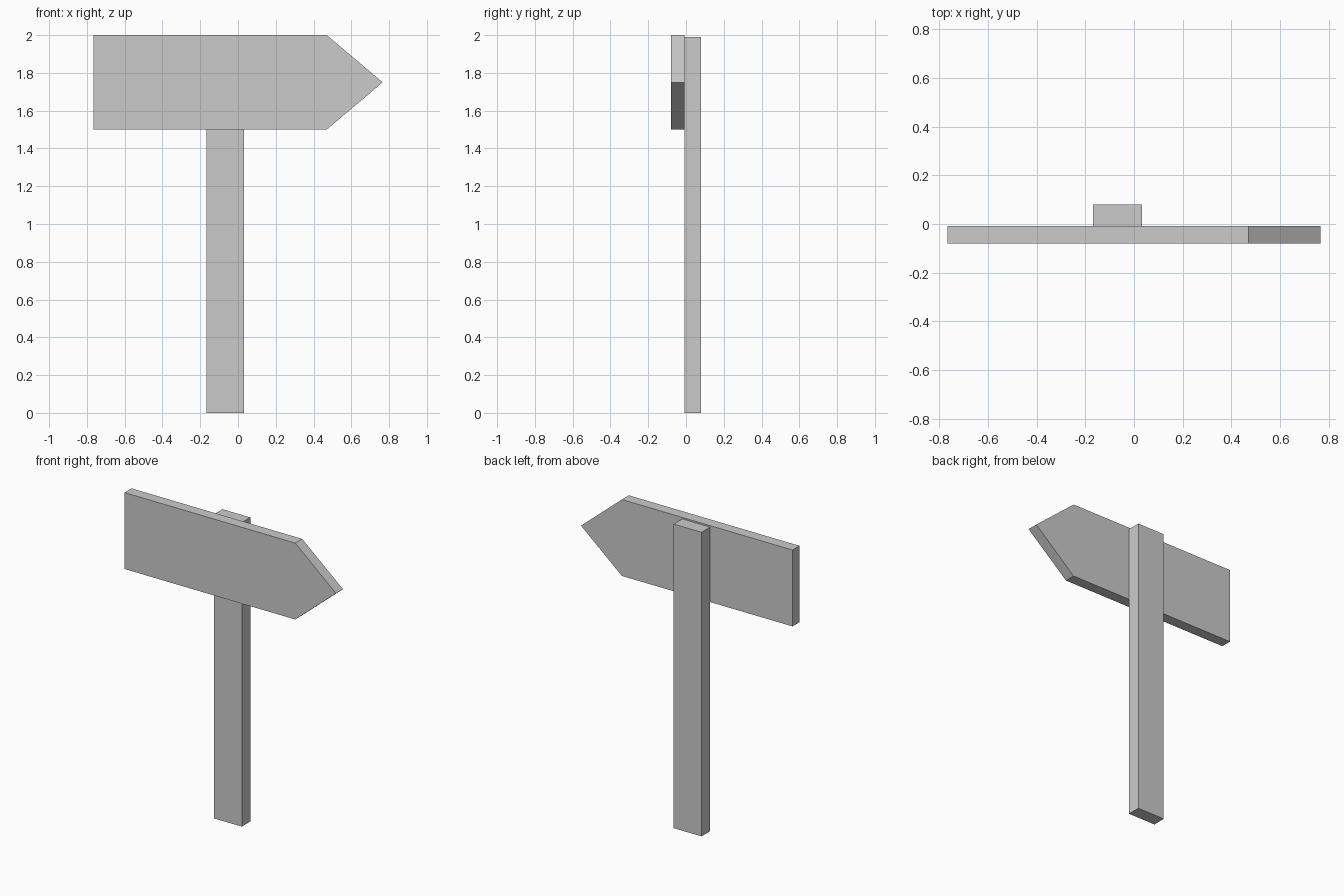
import bpy
import bmesh

cube = bpy.data.objects.get("Cube")
if cube:
    bpy.data.objects.remove(cube, do_unlink=True)

# One plain grey for the whole sign
grey = bpy.data.materials.new("plain_grey")
grey.use_nodes = True
colour = (0.6, 0.6, 0.6, 1.0)
grey.diffuse_color = colour
bsdf = grey.node_tree.nodes["Principled BSDF"]
bsdf.inputs["Base Color"].default_value = colour


def slab(name, outline, y_front, y_back):
    """Extrude an x-z outline from y_front to y_back."""
    bm = bmesh.new()
    face = bm.faces.new([bm.verts.new((x, y_front, z)) for x, z in outline])
    extruded = bmesh.ops.extrude_face_region(bm, geom=[face])["geom"]
    moved = [v for v in extruded if isinstance(v, bmesh.types.BMVert)]
    bmesh.ops.translate(bm, verts=moved, vec=(0, y_back - y_front, 0))
    bmesh.ops.recalc_face_normals(bm, faces=bm.faces)
    mesh = bpy.data.meshes.new(name)
    bm.to_mesh(mesh)
    bm.free()
    mesh.materials.append(grey)
    obj = bpy.data.objects.new(name, mesh)
    bpy.context.collection.objects.link(obj)
    return obj


# Upright post behind the board
slab("post", [(-0.168, 0), (0.033, 0), (0.033, 1.99), (-0.168, 1.99)], -0.008, 0.08)

# Arrow-shaped board pointing to +x
slab("arrow_board",
     [(-0.766, 1.5), (0.47, 1.5), (0.766, 1.75), (0.47, 2.0), (-0.766, 2.0)],
     -0.08, -0.008)
